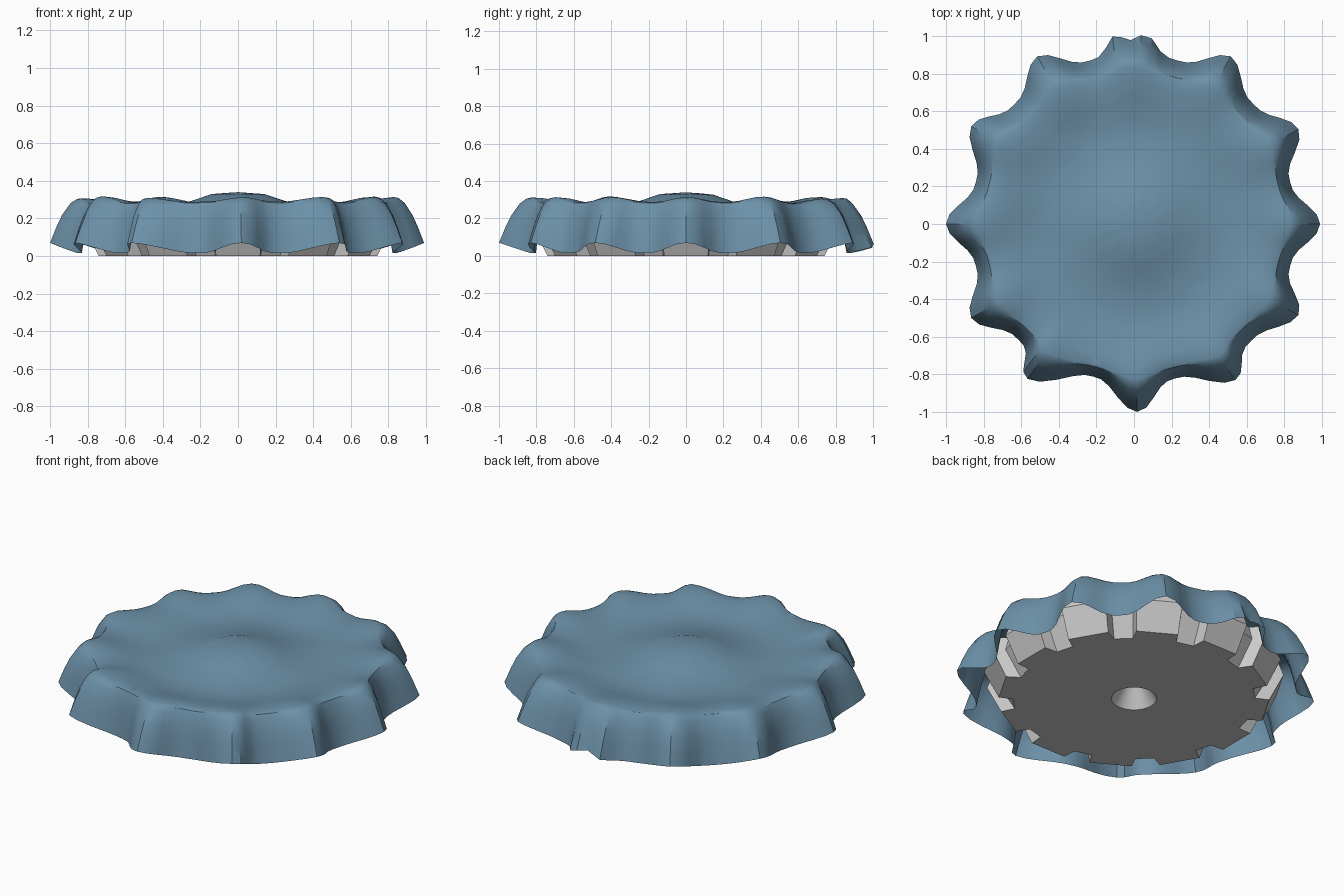
import bpy, bmesh, math
from mathutils import Vector, noise

if "Cube" in bpy.data.objects:
    bpy.data.objects.remove(bpy.data.objects["Cube"])

TEETH = 12
STEP = 360 / TEETH
# hem radius at each fold tip and each hollow, every 30 degrees counter-clockwise from +x
TIPS = [0.99, 1.01, 1.03, 0.99, 1.03, 1.01, 1.0, 1.0, 1.0, 1.0, 0.99, 1.0]
HOLLOWS = [0.86, 0.90, 0.90, 0.90, 0.90, 0.87, 0.87, 0.87, 0.84, 0.85, 0.88, 0.86]
OFFSETS = [0, 0, 0, 1, 0, -1, 0, 0, -4.5, 1, 3, 1]      # small angular drift of folds


def make_object(name, bm):
    bmesh.ops.recalc_face_normals(bm, faces=bm.faces)
    mesh = bpy.data.meshes.new(name)
    bm.to_mesh(mesh)
    bm.free()
    obj = bpy.data.objects.new(name, mesh)
    bpy.context.collection.objects.link(obj)
    return obj


def bridge(bm, a, b):
    n = len(a)
    for i in range(n):
        bm.faces.new((a[i], a[(i + 1) % n], b[(i + 1) % n], b[i]))


def lerp(a, b, t):
    return a + (b - a) * t


def dish_height(r):
    pts = [(0, 0.34), (0.14, 0.33), (0.27, 0.285), (0.42, 0.255),
           (0.58, 0.255), (0.70, 0.275), (0.85, 0.305)]
    for (r0, z0), (r1, z1) in zip(pts, pts[1:]):
        if r <= r1:
            return lerp(z0, z1, (r - r0) / (r1 - r0))
    return pts[-1][1]


# draped cloth: dished top with central bump, pleated skirt
bm = bmesh.new()
SEG = 120
SKIRT = [(0.0, 0.0), (0.16, 0.02), (0.36, 0.12), (0.62, 0.38), (0.8, 0.65), (0.93, 0.88), (1.0, 1.0)]
TOP = [0.08, 0.18, 0.3, 0.42, 0.55, 0.68, 0.8, 0.92]
rings = [[] for _ in range(len(TOP) + len(SKIRT))]
for i in range(SEG):
    pos = i * TEETH / SEG
    k, u = int(pos), pos - int(pos)
    near = round(pos) % TEETH
    fold = (0.5 + 0.5 * math.cos(2 * math.pi * u)) ** 1.5
    tip = lerp(TIPS[k], TIPS[(k + 1) % TEETH], u)
    hem_r = lerp(HOLLOWS[k], tip, fold)
    if near == 3:                                     # double pleat at the back
        d = (pos - 3) * STEP
        hem_r = HOLLOWS[2] + 0.10 * max(math.exp(-((d - 5.5) / 4) ** 2),
                                        math.exp(-((d + 4.5) / 4) ** 2))
        hem_r += 0.05 * math.exp(-(d / 4) ** 2)
        hem_r = min(hem_r, 1.005)
    ang = math.radians(i * 360 / SEG + OFFSETS[near] * fold)
    rim_r = lerp(0.785, 0.83, fold) + 0.25 * (HOLLOWS[k] - 0.87)
    rim_z = lerp(0.287, 0.312, fold)
    hem_z = lerp(0.015, 0.07, fold)
    c, s = math.cos(ang), math.sin(ang)

    def add(ring, r, z, amount):
        p = Vector((r * c, r * s, z))
        p.z += amount * noise.noise(p * 4)
        ring.append(bm.verts.new(p))

    for j, f in enumerate(TOP):
        r = f * rim_r
        z = dish_height(r)
        add(rings[j], r, lerp(z, rim_z, max(0, (f - 0.7) / 0.3)), 0.012 * f)
    for j, (out, down) in enumerate(SKIRT):
        add(rings[len(TOP) + j], lerp(rim_r, hem_r, out), lerp(rim_z, hem_z, down), 0.012 * (1 - down))
for a, b in zip(rings, rings[1:]):
    bridge(bm, a, b)
centre = bm.verts.new((0, 0, 0.34))
for i in range(SEG):
    bm.faces.new((centre, rings[0][i], rings[0][(i + 1) % SEG]))
cloth = make_object("draped_cloth", bm)
mat = bpy.data.materials.new("blue_cloth")
mat.diffuse_color = (0.15, 0.28, 0.39, 1)
mat.use_nodes = True
mat.node_tree.nodes["Principled BSDF"].inputs["Base Color"].default_value = mat.diffuse_color
cloth.data.materials.append(mat)
bpy.context.view_layer.objects.active = cloth
cloth.select_set(True)
bpy.ops.object.shade_smooth_by_angle(angle=math.radians(30))
cloth.select_set(False)

# toothed base: flared cog with a small conical recess underneath
bm = bmesh.new()


def cog_ring(tooth_r, gap_r, z):
    ring = []
    for k in range(TEETH):
        for off, r in ((-9, tooth_r), (9, tooth_r), (10.5, gap_r), (19.5, gap_r)):
            a = math.radians(k * STEP + off)
            ring.append(bm.verts.new((r * math.cos(a), r * math.sin(a), z)))
    return ring


n = TEETH * 4
bottom = cog_ring(0.75, 0.67, 0.0)
middle = cog_ring(0.83, 0.76, 0.16)
top = cog_ring(0.80, 0.74, 0.24)


def circle(r, z, squash=1.0):
    return [bm.verts.new((r * math.cos(2 * math.pi * i / n), r * squash * math.sin(2 * math.pi * i / n), z))
            for i in range(n)]


recess = circle(0.125, 0.0)
recess_top = circle(0.05, 0.12)
dish = circle(0.4, 0.2)
for a, b in ((recess_top, recess), (recess, bottom), (bottom, middle), (middle, top), (top, dish)):
    bridge(bm, a, b)
bm.faces.new(recess_top)
bm.faces.new(dish)
make_object("toothed_base", bm)
